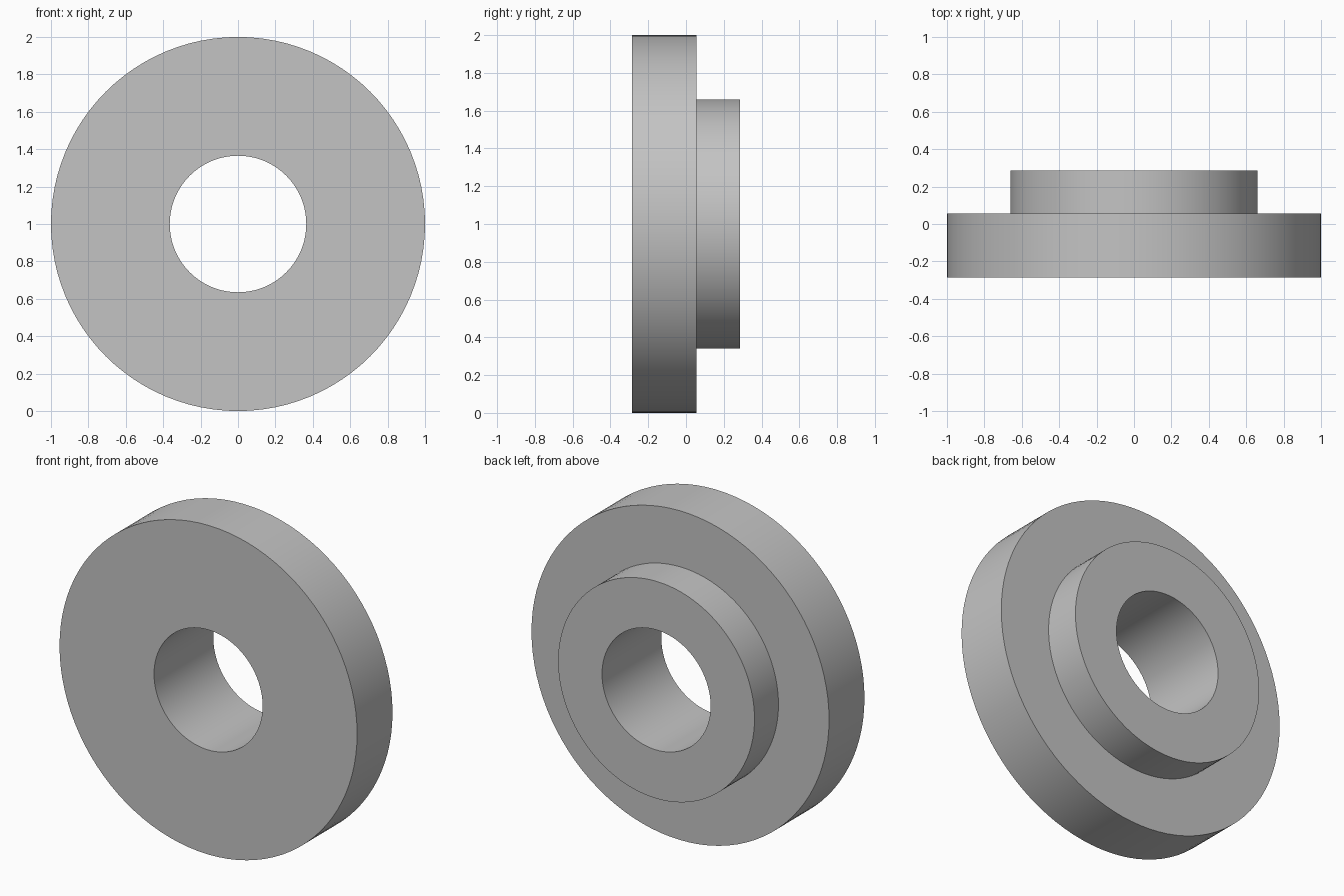
import bpy
import bmesh
import math
from mathutils import Matrix, Vector

cube = bpy.data.objects.get("Cube")
if cube:
    bpy.data.objects.remove(cube, do_unlink=True)

SEGMENTS = 96
OUTER, HUB, BORE = 1.0, 0.66, 0.365
FRONT, STEP, BACK = -0.285, 0.055, 0.285

# Plain grey metal
grey = bpy.data.materials.new("grey metal")
colour = (0.55, 0.55, 0.55, 1.0)
grey.diffuse_color = colour
grey.use_nodes = True
grey.node_tree.nodes["Principled BSDF"].inputs["Base Color"].default_value = colour

# Closed cross-section (radius, y): disc, raised hub and through bore
profile = [(BORE, FRONT), (OUTER, FRONT), (OUTER, STEP),
           (HUB, STEP), (HUB, BACK), (BORE, BACK)]

# Turn the cross-section about the y axis
bm = bmesh.new()
rings = []
for i in range(SEGMENTS):
    turn = Matrix.Rotation(math.tau * i / SEGMENTS, 3, 'Y')
    rings.append([bm.verts.new(turn @ Vector((r, y, 0))) for r, y in profile])
for i, ring in enumerate(rings):
    following = rings[(i + 1) % SEGMENTS]
    for j in range(len(profile)):
        k = (j + 1) % len(profile)
        bm.faces.new((ring[j], ring[k], following[k], following[j]))
bmesh.ops.recalc_face_normals(bm, faces=bm.faces)

mesh = bpy.data.meshes.new("flanged_bushing")
bm.to_mesh(mesh)
bm.free()
mesh.materials.append(grey)

bushing = bpy.data.objects.new("flanged_bushing", mesh)
bushing.location.z = OUTER
bpy.context.collection.objects.link(bushing)

# Smooth round walls, crisp rims
bpy.ops.object.select_all(action='DESELECT')
bushing.select_set(True)
bpy.context.view_layer.objects.active = bushing
bpy.ops.object.shade_smooth_by_angle(angle=math.radians(30))
